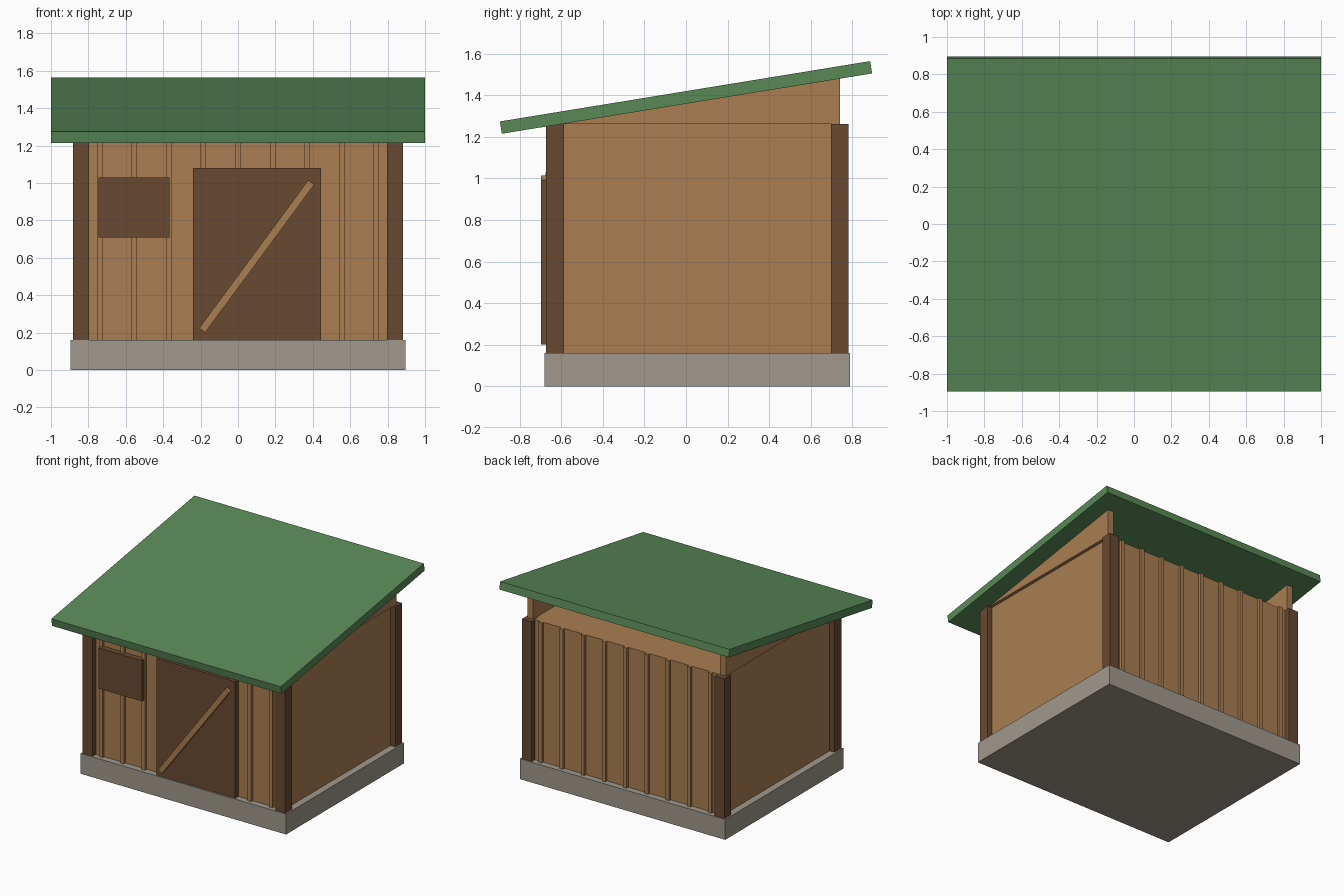
import bpy, bmesh, math
from mathutils import Matrix

if "Cube" in bpy.data.objects:
    bpy.data.objects.remove(bpy.data.objects["Cube"])


def mat(name, rgb):
    m = bpy.data.materials.new(name)
    m.diffuse_color = (*rgb, 1)
    m.use_nodes = True
    m.node_tree.nodes["Principled BSDF"].inputs["Base Color"].default_value = m.diffuse_color
    return m


WOOD = mat("wood", (0.40, 0.21, 0.083))
DARK = mat("dark_wood", (0.14, 0.068, 0.032))
GREEN = mat("roof_green", (0.10, 0.25, 0.095))
STONE = mat("stone", (0.35, 0.315, 0.265))


def finish(name, bm, material):
    bmesh.ops.recalc_face_normals(bm, faces=bm.faces)
    me = bpy.data.meshes.new(name)
    bm.to_mesh(me)
    bm.free()
    me.materials.append(material)
    ob = bpy.data.objects.new(name, me)
    bpy.context.collection.objects.link(ob)
    return ob


def box(name, centre, size, material, rot=(0, 0, 0)):
    bm = bmesh.new()
    bmesh.ops.create_cube(bm, size=1, matrix=Matrix.Diagonal((*size, 1)))
    ob = finish(name, bm, material)
    ob.location = centre
    ob.rotation_euler = rot
    return ob


# Wall box limits; everything else hangs off these
HX, YF, YB = 0.84, -0.63, 0.74
YC, DEPTH = (YF + YB) / 2, YB - YF
Z0, Z1 = 0.16, 1.262
ZC, H = (Z0 + Z1) / 2, Z1 - Z0

# Foundation slab and walls
box("foundation", (0, YC, Z0 / 2), (2 * HX + 0.11, DEPTH + 0.1, Z0), STONE)
box("walls", (0, YC, ZC), (2 * HX, DEPTH, H), WOOD)

# Corner posts
for sx, side in ((-1, "left"), (1, "right")):
    for y, end in ((YF, "front"), (YB, "back")):
        box(f"{end}_{side}_post", (sx * HX, y, ZC), (0.085, 0.085, H), DARK)

# Battens on the front and back walls
for i in range(9):
    x = (i - 4) * 0.185
    for y, end in ((YF, "front"), (YB, "back")):
        box(f"{end}_batten_{i + 1}", (x, y, ZC), (0.03, 0.04, H), WOOD)

# Sloping roof slab
ANGLE = math.atan2(0.29, 1.78)
ROOF_Z = 1.39
box("roof", (0, 0, ROOF_Z), (2, 1.805, 0.06), GREEN, (ANGLE, 0, 0))

# Triangular gable panels up to the underside of the roof
back_top = ROOF_Z + YB * math.tan(ANGLE) - 0.03 / math.cos(ANGLE)
for sx, side in ((-1, "left"), (1, "right")):
    bm = bmesh.new()
    pts = [(YF, Z1), (YB, Z1), (YB, back_top)]
    face = bm.faces.new([bm.verts.new((sx * HX - 0.025, y, z)) for y, z in pts])
    ext = bmesh.ops.extrude_face_region(bm, geom=[face])
    verts = [g for g in ext["geom"] if isinstance(g, bmesh.types.BMVert)]
    bmesh.ops.translate(bm, verts=verts, vec=(0.05, 0, 0))
    finish(f"{side}_gable", bm, WOOD)

# Door with diagonal brace, and window shutter
box("door", (0.1025, -0.645, 0.62), (0.685, 0.05, 0.92), DARK)
box("door_brace", (0.1, -0.68, 0.608), (0.983, 0.034, 0.04), WOOD,
    (0, -math.radians(53.6), 0))
box("window_shutter", (-0.555, -0.653, 0.87), (0.38, 0.044, 0.32), DARK)
